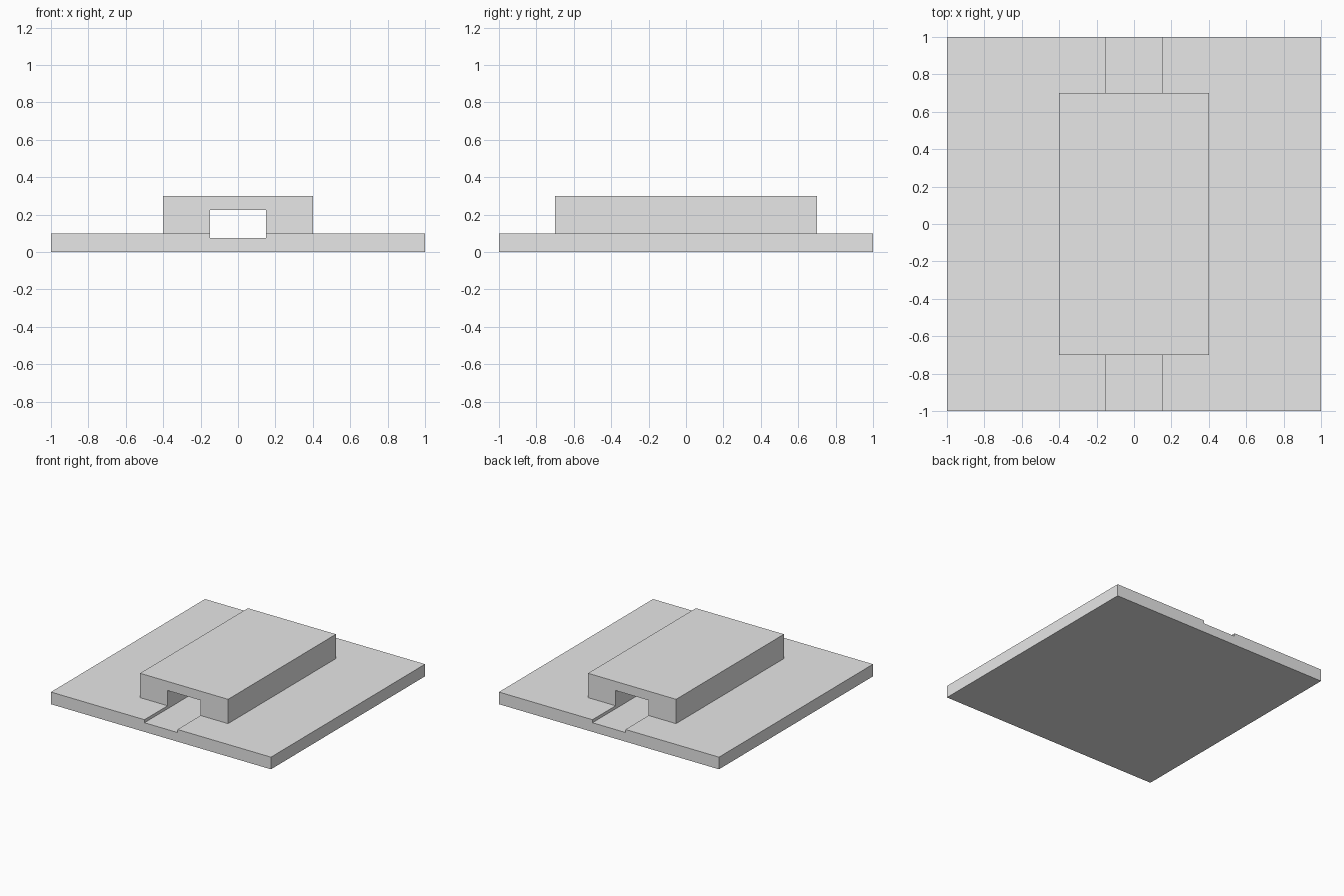
import bpy
import bmesh

cube = bpy.data.objects.get("Cube")
if cube:
    bpy.data.objects.remove(cube, do_unlink=True)

grey = bpy.data.materials.new("plain_grey")
grey.use_nodes = True
grey.diffuse_color = (0.8, 0.8, 0.8, 1)
grey.node_tree.nodes["Principled BSDF"].inputs["Base Color"].default_value = (0.8, 0.8, 0.8, 1)


def extrude_profile(name, half_profile, half_length):
    """Mirror an x-z half profile across x = 0 and extrude it along y."""
    outline = half_profile + [(-x, z) for x, z in reversed(half_profile)]
    bm = bmesh.new()
    face = bm.faces.new([bm.verts.new((x, -half_length, z)) for x, z in outline])
    result = bmesh.ops.extrude_face_region(bm, geom=[face])
    moved = [v for v in result["geom"] if isinstance(v, bmesh.types.BMVert)]
    bmesh.ops.translate(bm, vec=(0, 2 * half_length, 0), verts=moved)
    bmesh.ops.recalc_face_normals(bm, faces=bm.faces)
    mesh = bpy.data.meshes.new(name)
    bm.to_mesh(mesh)
    bm.free()
    mesh.materials.append(grey)
    obj = bpy.data.objects.new(name, mesh)
    bpy.context.collection.objects.link(obj)
    return obj


channel = 0.15           # half width of the through channel
floor, roof = 0.075, 0.225
base_top, block_top = 0.1, 0.3

# Square slab with a shallow groove running front to back
extrude_profile("base_plate",
                [(1, 0), (1, base_top), (channel, base_top), (channel, floor)], 1)

# Raised block bridging the groove, open at both ends
extrude_profile("tunnel_block",
                [(channel, roof), (channel, base_top), (0.4, base_top), (0.4, block_top)], 0.7)
